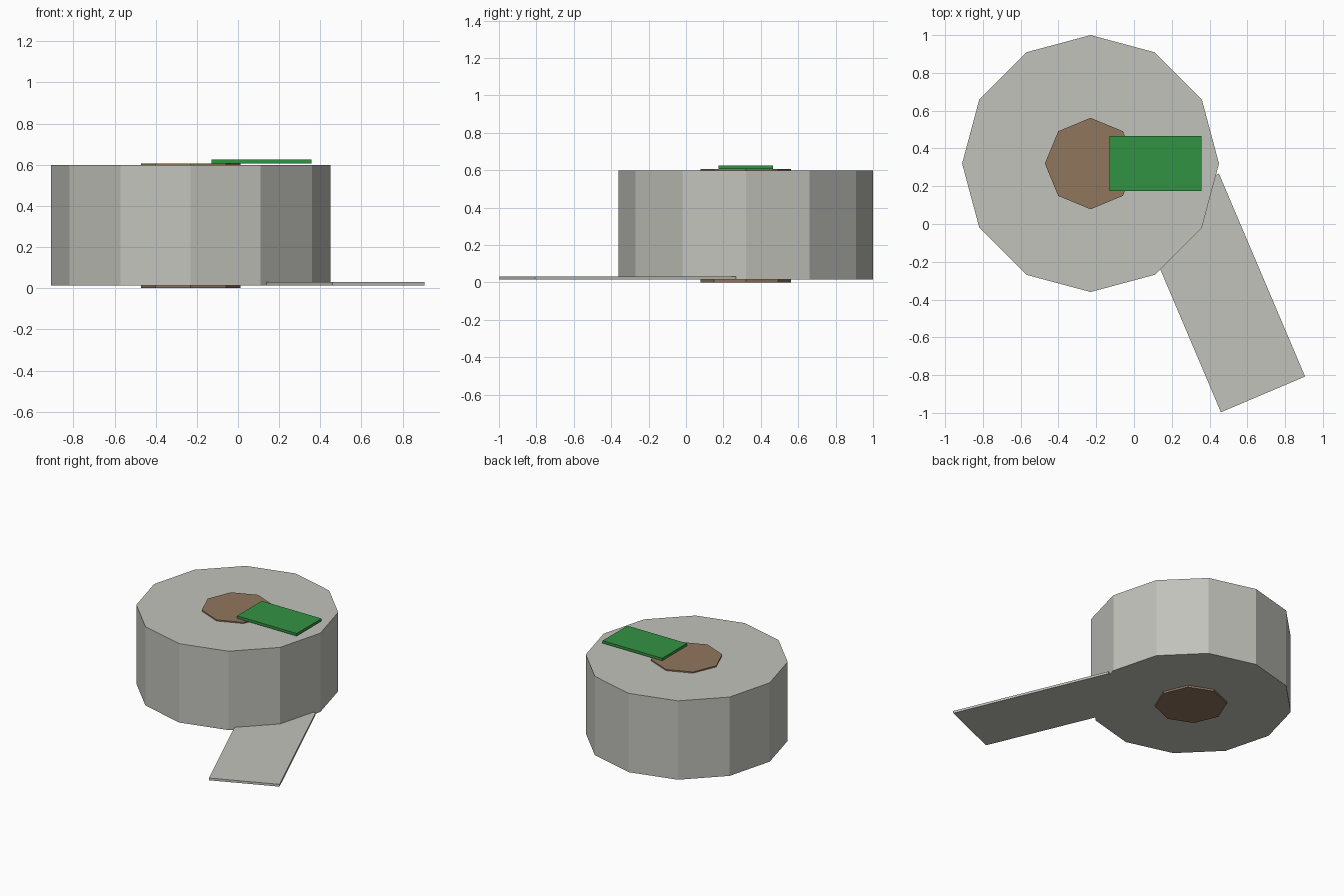
import bpy, math

if "Cube" in bpy.data.objects:
    bpy.data.objects.remove(bpy.data.objects["Cube"])

CX, CY = -0.23, 0.32  # axis of the roll


def material(name, rgb):
    m = bpy.data.materials.new(name)
    m.diffuse_color = (*rgb, 1)
    m.use_nodes = True
    m.node_tree.nodes["Principled BSDF"].inputs["Base Color"].default_value = m.diffuse_color
    return m


def finish(name, mat):
    ob = bpy.context.object
    ob.name = name
    ob.data.materials.append(mat)
    return ob


def disc(name, sides, radius, z0, z1, mat):
    bpy.ops.mesh.primitive_cylinder_add(vertices=sides, radius=radius, depth=z1 - z0,
                                        location=(CX, CY, (z0 + z1) / 2))
    return finish(name, mat)


def plate(name, x, y, length, width, z0, z1, angle, mat):
    bpy.ops.mesh.primitive_cube_add(size=1, location=(x, y, (z0 + z1) / 2))
    ob = finish(name, mat)
    ob.scale = (length, width, z1 - z0)
    ob.rotation_euler.z = math.radians(angle)
    return ob


grey = material("tape grey", (0.54, 0.54, 0.50))
brown = material("cardboard brown", (0.28, 0.18, 0.11))
green = material("label green", (0.032, 0.29, 0.055))

# Wound roll and the core showing at both ends
disc("tape_roll", 12, 0.68, 0.014, 0.598, grey)
disc("cardboard_core", 8, 0.242, 0.0, 0.607, brown)

# Loose tape end lying out from the bottom of the roll
plate("loose_tape_end", 0.455, -0.365, 1.167, 0.484, 0.014, 0.031, -67, grey)

# Label on top
plate("label", 0.114, 0.32, 0.488, 0.29, 0.607, 0.626, 0, green)
